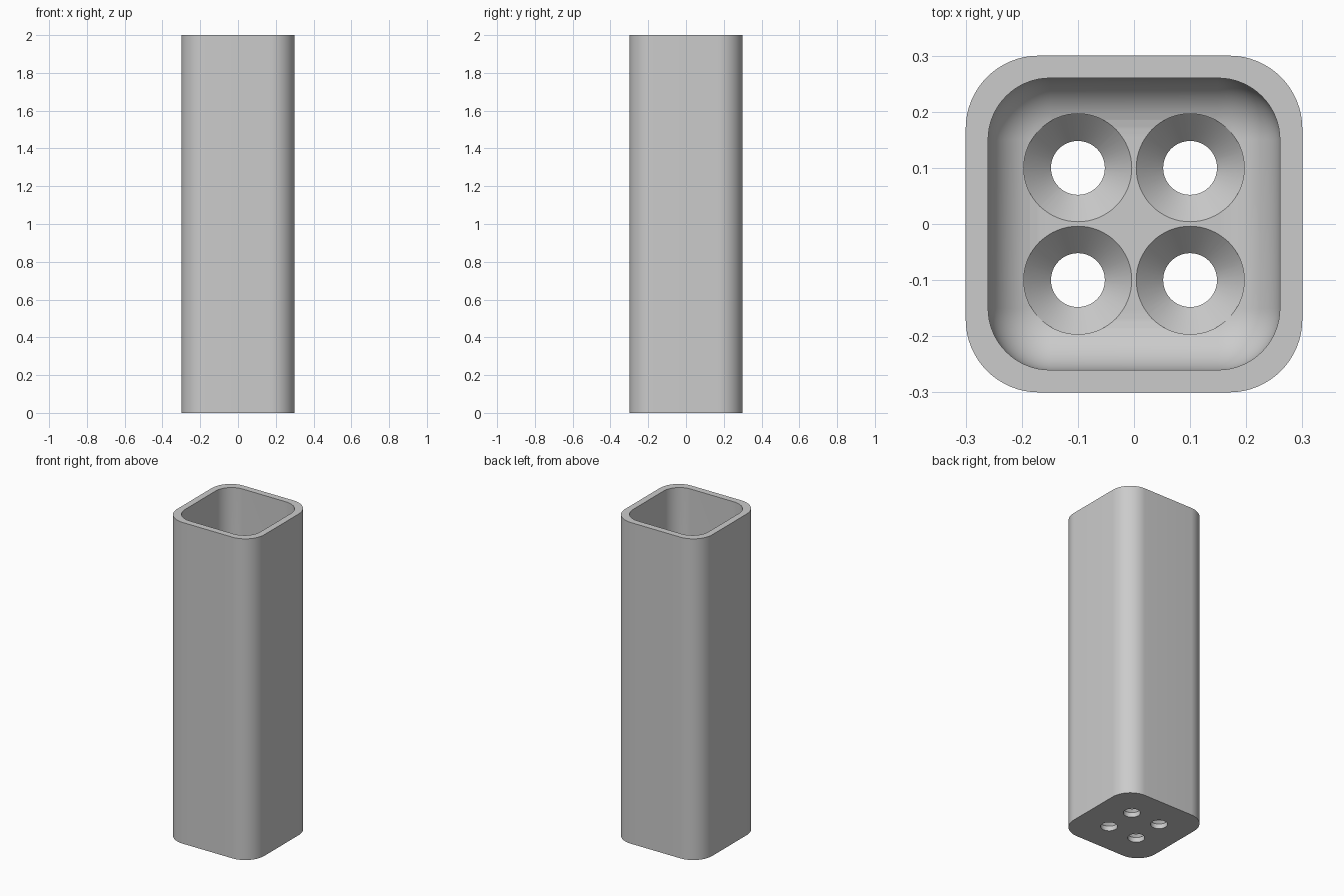
import bpy
import bmesh
from math import sin, cos, pi, radians

cube = bpy.data.objects.get("Cube")
if cube:
    bpy.data.objects.remove(cube, do_unlink=True)

grey = bpy.data.materials.new("plain_grey")
grey.use_nodes = True
COLOUR = (0.6, 0.6, 0.6, 1)
grey.diffuse_color = COLOUR
grey.node_tree.nodes["Principled BSDF"].inputs["Base Color"].default_value = COLOUR


def rounded_square(half, radius, z, steps=16):
    """Ring of points around a square with round corners."""
    points = []
    for corner in range(4):
        start = corner * pi / 2
        cx = (half - radius) * (1 if corner in (0, 3) else -1)
        cy = (half - radius) * (1 if corner < 2 else -1)
        for i in range(steps + 1):
            a = start + pi / 2 * i / steps
            points.append((cx + radius * cos(a), cy + radius * sin(a), z))
    return points


def circle(x, y, radius, z, steps=64):
    return [(x + radius * cos(2 * pi * i / steps),
             y + radius * sin(2 * pi * i / steps), z) for i in range(steps)]


def loft(bm, rings):
    """Closed solid through a stack of rings, lowest first."""
    loops = [[bm.verts.new(p) for p in ring] for ring in rings]
    count = len(loops[0])
    for low, high in zip(loops, loops[1:]):
        for i in range(count):
            j = (i + 1) % count
            bm.faces.new((low[i], low[j], high[j], high[i]))
    bm.faces.new(loops[0][::-1])
    bm.faces.new(loops[-1])


def make_object(name, stacks):
    bm = bmesh.new()
    for rings in stacks:
        loft(bm, rings)
    mesh = bpy.data.meshes.new(name)
    bm.to_mesh(mesh)
    bm.free()
    mesh.materials.append(grey)
    obj = bpy.data.objects.new(name, mesh)
    bpy.context.collection.objects.link(obj)
    return obj


HEIGHT = 2.0
FLOOR = 0.08
FILLET = 0.1

# Outer body
body = make_object("square_tube_body", [
    [rounded_square(0.3, 0.13, z) for z in (0, HEIGHT)]])

# Cavity with a filleted floor
cavity_rings = []
for i in range(13):
    a = pi / 2 * i / 12
    inset = FILLET * (1 - sin(a))
    cavity_rings.append(rounded_square(
        0.26 - inset, 0.11 - inset, FLOOR + FILLET * (1 - cos(a))))
cavity_rings.append(rounded_square(0.26, 0.11, HEIGHT + 0.1))
cavity = make_object("cavity_cutter", [cavity_rings])

# Four countersunk drain holes
profile = ((0.048, -0.1), (0.048, 0.03), (0.0965, FLOOR + 0.0005), (0.0965, 0.25))
holes = make_object("drain_hole_cutter", [
    [circle(x, y, r, z) for r, z in profile]
    for x in (-0.1, 0.1) for y in (-0.1, 0.1)])

# Cut the body, then drop the cutters
bpy.context.view_layer.objects.active = body
body.select_set(True)
for cutter in (cavity, holes):
    cut = body.modifiers.new("cut", 'BOOLEAN')
    cut.operation = 'DIFFERENCE'
    cut.solver = 'EXACT'
    cut.object = cutter
    bpy.ops.object.modifier_apply(modifier=cut.name)
    bpy.data.objects.remove(cutter, do_unlink=True)

bpy.ops.object.shade_smooth_by_angle(angle=radians(30))
